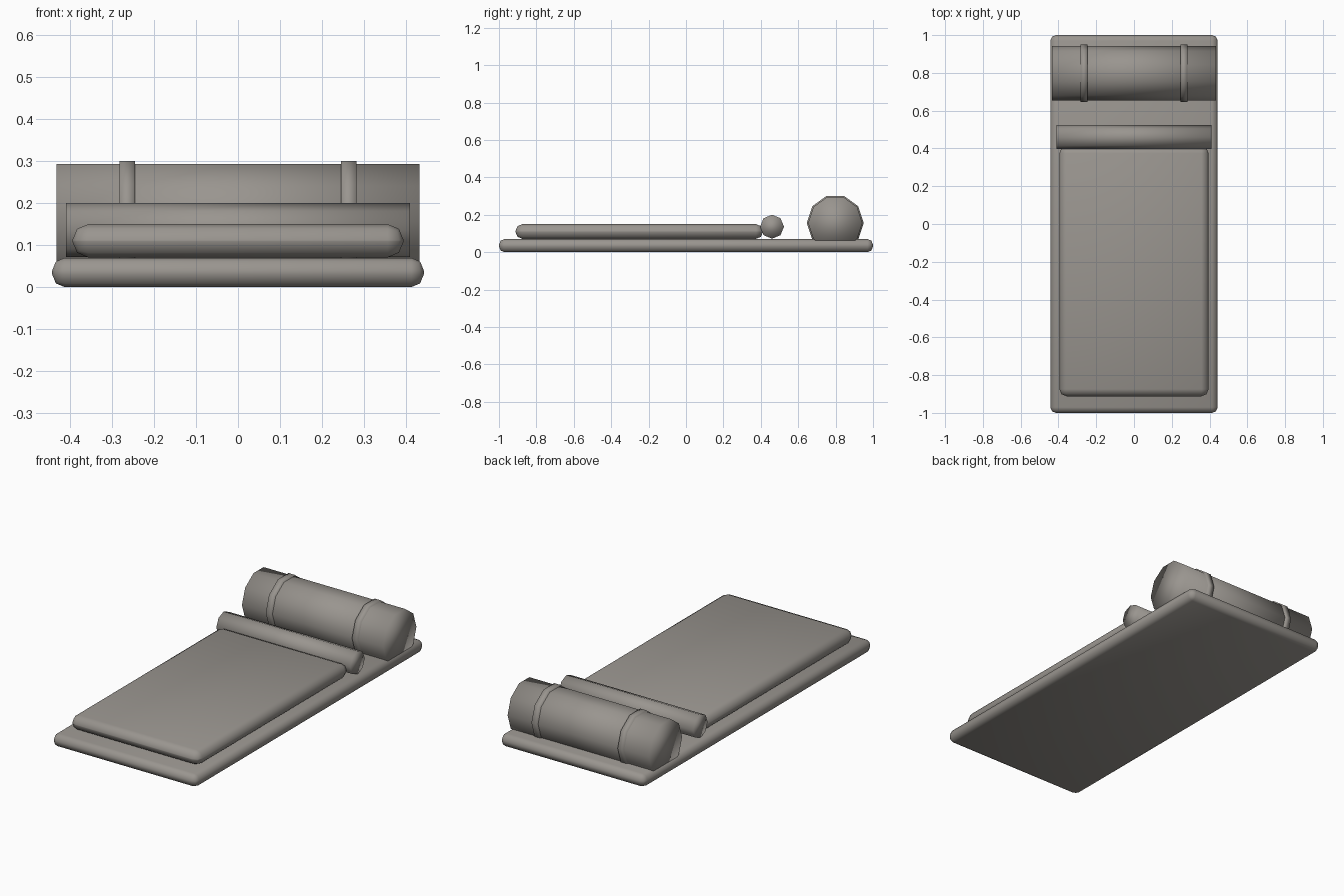
import bpy, bmesh, math
from mathutils import Matrix

if "Cube" in bpy.data.objects:
    bpy.data.objects.remove(bpy.data.objects["Cube"])

fabric = bpy.data.materials.new("warm grey fabric")
fabric.diffuse_color = (0.32, 0.30, 0.275, 1)
fabric.use_nodes = True
fabric.node_tree.nodes["Principled BSDF"].inputs["Base Color"].default_value = fabric.diffuse_color


def finish(name, bm):
    bmesh.ops.recalc_face_normals(bm, faces=bm.faces[:])
    for f in bm.faces:
        f.smooth = True
    me = bpy.data.meshes.new(name)
    bm.to_mesh(me)
    bm.free()
    me.materials.append(fabric)
    ob = bpy.data.objects.new(name, me)
    bpy.context.collection.objects.link(ob)
    return ob


def soft_slab(name, x, y0, y1, z0, z1, r):
    """Box of half width x with all edges rounded."""
    bm = bmesh.new()
    mat = (Matrix.Translation((0, (y0 + y1) / 2, (z0 + z1) / 2))
           @ Matrix.Diagonal((2 * x, y1 - y0, z1 - z0, 1)))
    bmesh.ops.create_cube(bm, size=1, matrix=mat)
    bmesh.ops.bevel(bm, geom=bm.edges[:], offset=r, offset_type='OFFSET',
                    segments=2, profile=0.5, affect='EDGES')
    return finish(name, bm)


def roll(name, x0, x1, y, z, r, sides):
    """Capped cylinder lying along x, with a corner pointing along y."""
    bm = bmesh.new()
    rings = []
    for x in (x0, x1):
        rings.append([bm.verts.new((x, y + r * math.cos(a), z + r * math.sin(a)))
                      for a in (2 * math.pi * i / sides for i in range(sides))])
    for i in range(sides):
        j = (i + 1) % sides
        bm.faces.new((rings[0][i], rings[0][j], rings[1][j], rings[1][i]))
    for ring in rings:
        bm.faces.new(ring)
    return finish(name, bm)


# Sleeping mat and blanket
soft_slab("mat", 0.443, -1.0, 1.0, 0.0, 0.07, 0.03)
soft_slab("blanket", 0.395, -0.912, 0.412, 0.071, 0.15, 0.038)

# Folded blanket hem
roll("blanket_fold", -0.41, 0.41, 0.46, 0.136, 0.064, 8)

# Rolled pillow with two straps
roll("pillow_roll", -0.433, 0.433, 0.798, 0.156, 0.145, 10)
for side, label in ((-1, "left"), (1, "right")):
    c = side * 0.264
    roll("strap_" + label, c - 0.018, c + 0.018, 0.798, 0.156, 0.152, 10)
